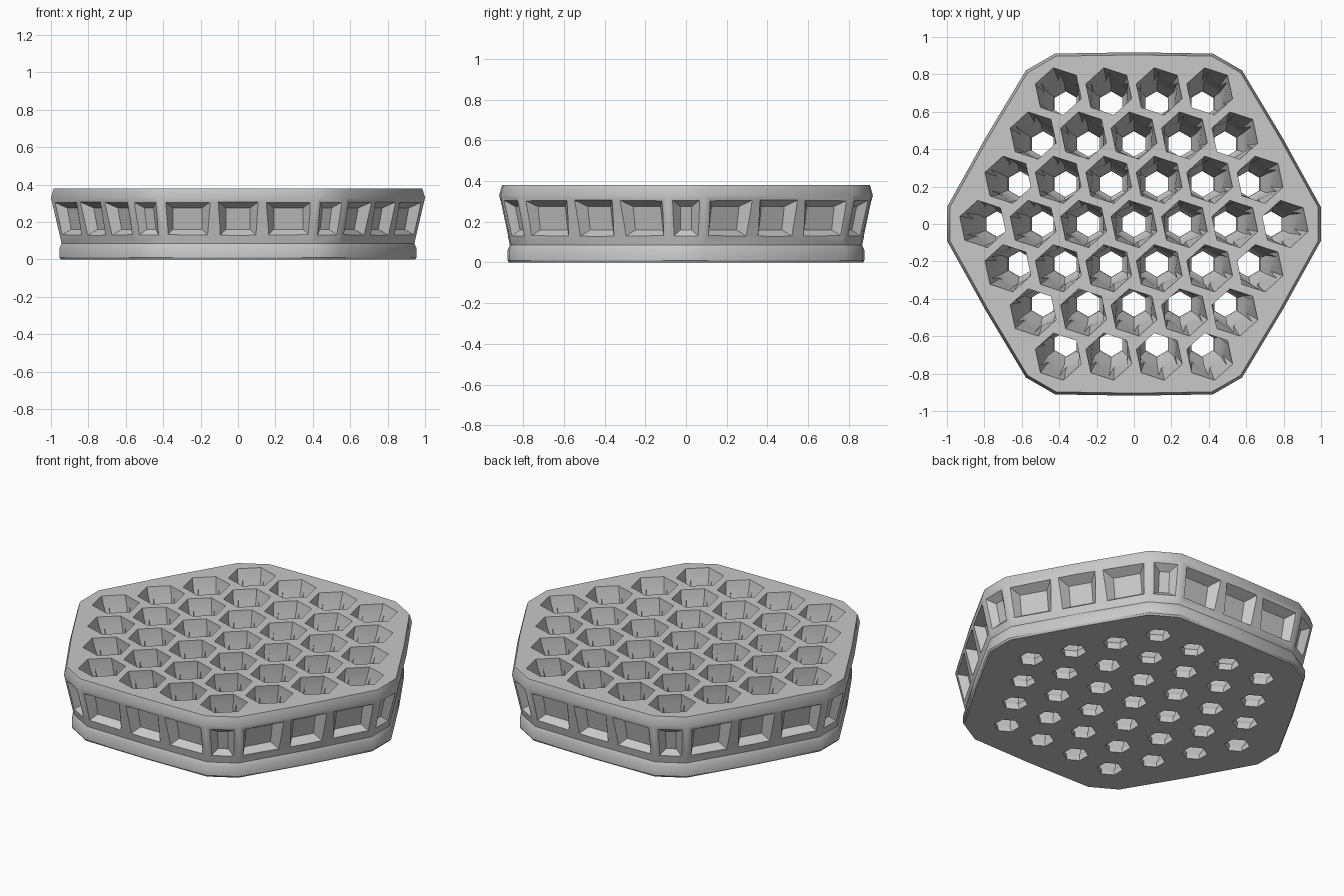
import bpy
import bmesh
from math import radians, sin, cos, pi
from mathutils import Vector, Matrix

cube = bpy.data.objects.get("Cube")
if cube:
    bpy.data.objects.remove(cube)

grey = bpy.data.materials.new("light_grey")
grey.use_nodes = True
GREY = (0.58, 0.58, 0.58, 1)
grey.diffuse_color = GREY
grey.node_tree.nodes["Principled BSDF"].inputs["Base Color"].default_value = GREY


def loft(bm, rings):
    """Closed solid through rings of points, listed from bottom to top."""
    rows = [[bm.verts.new(p) for p in ring] for ring in rings]
    n = len(rows[0])
    for low, high in zip(rows, rows[1:]):
        for i in range(n):
            j = (i + 1) % n
            bm.faces.new((low[i], low[j], high[j], high[i]))
    bm.faces.new(rows[0][::-1])
    bm.faces.new(rows[-1])


def make(name, bm, helper=False):
    bmesh.ops.recalc_face_normals(bm, faces=bm.faces)
    mesh = bpy.data.meshes.new(name)
    bm.to_mesh(mesh)
    bm.free()
    mesh.materials.append(grey)
    ob = bpy.data.objects.new(name, mesh)
    bpy.context.collection.objects.link(ob)
    ob.hide_render = helper
    return ob


# Tray body: hexagon with clipped corners, gently bowed sides and a foot
outline = []
for k in range(6):
    for deg, r in ((-5.14, 1.004), (5.14, 1.004), (30, 0.918)):
        a = radians(60 * k + deg)
        outline.append(Vector((r * cos(a), r * sin(a), 0)))
profile = [(0, 0.948), (0.01, 0.955), (0.06, 0.955), (0.085, 0.943),
           (0.33, 1.0), (0.38, 0.985)]
bm = bmesh.new()
loft(bm, [[p * s + Vector((0, 0, z)) for p in outline] for z, s in profile])
tray = make("honeycomb_tray", bm)


# Side windows: tapered recesses, three per long side and one per corner
def window(bm, angle, apothem, t, half, depth):
    def wall(z):
        return apothem * (0.943 + 0.057 * (z - 0.085) / 0.245)

    outer, inner = [], []
    for side, z, zi, grow in ((-1, 0.13, 0.16, 0.95), (1, 0.13, 0.16, 0.95),
                              (1, 0.305, 0.275, 1.05), (-1, 0.305, 0.275, 1.05)):
        o = Vector((wall(z), t + side * half * grow, z))
        i = Vector((wall(zi) - depth, t + side * (half - 0.035), zi))
        outer.append(o + (o - i) * 0.4)
        inner.append(i)
    turn = Matrix.Rotation(angle, 3, "Z")
    loft(bm, [[turn @ p for p in ring] for ring in (inner, outer)])


bm = bmesh.new()
for k in range(6):
    window(bm, radians(60 * k), 1.0, 0, 0.063, 0.035)
    side = radians(60 * k + 30)
    for t, half in ((-0.27, 0.113), (0, 0.1), (0.27, 0.113)):
        window(bm, side, 0.915, t, half, 0.05)
windows = make("window_cutter", bm, True)


# Cells: leaning hexagonal shafts that spread outward towards the top
def hexagon(centre, z, r, turn=0):
    c = centre * (1 + 0.11 * z / 0.38)
    return [Vector((c.x + r * cos(a), c.y + r * sin(a), z))
            for a in (radians(90 + turn + 60 * i) for i in range(6))]


shafts, mouths = bmesh.new(), bmesh.new()
for q in range(-3, 4):
    for r in range(-3, 4):
        if abs(q + r) > 3:
            continue
        c = Vector((0.243 * (q + r / 2), 0.213 * r, 0))
        loft(shafts, [hexagon(c, z, rad) for z, rad in
                      ((-0.02, 0.07), (0.035, 0.07), (0.075, 0.1), (0.35, 0.115))])
        # Twisted mouth meeting the shaft in a zigzag
        loft(mouths, [hexagon(c, z, rad, 12) for z, rad in
                      ((0.2, 0.1), (0.33, 0.126), (0.4, 0.13))])
cutters = [windows, make("shaft_cutter", shafts, True), make("mouth_cutter", mouths, True)]

# Cut everything, then drop the helpers
bpy.ops.object.select_all(action="DESELECT")
bpy.context.view_layer.objects.active = tray
tray.select_set(True)
for cutter in cutters:
    mod = tray.modifiers.new(cutter.name, "BOOLEAN")
    mod.operation = "DIFFERENCE"
    mod.solver = "EXACT"
    mod.object = cutter
    bpy.ops.object.modifier_apply(modifier=mod.name)
for cutter in cutters:
    bpy.data.objects.remove(cutter)
bpy.ops.object.shade_smooth_by_angle(angle=radians(32))
